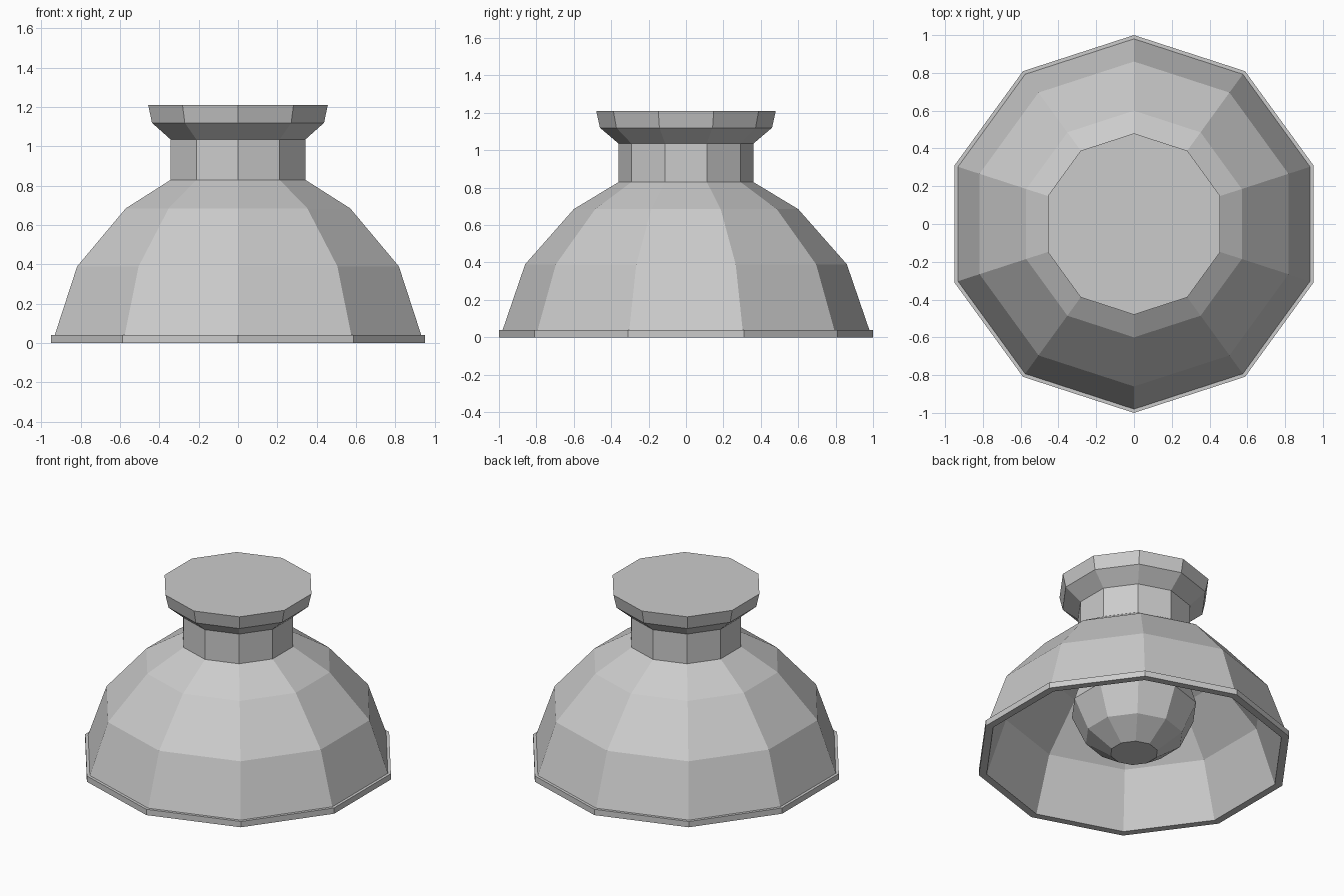
import bpy, bmesh, math

if "Cube" in bpy.data.objects:
    bpy.data.objects.remove(bpy.data.objects["Cube"])

SIDES = 10


def lathe(name, profile, closed=False):
    """Revolve (radius, z) points into a flat-faced ten-sided part."""
    bm = bmesh.new()
    rings = []
    for r, z in profile:
        ring = []
        for i in range(SIDES):
            a = math.pi / 2 + i * 2 * math.pi / SIDES
            ring.append(bm.verts.new((r * math.cos(a), r * math.sin(a), z)))
        rings.append(ring)
    pairs = list(zip(rings, rings[1:]))
    if closed:
        pairs.append((rings[-1], rings[0]))
    for a, b in pairs:
        for i in range(SIDES):
            j = (i + 1) % SIDES
            bm.faces.new((a[i], a[j], b[j], b[i]))
    if not closed:
        bm.faces.new(rings[0])
        bm.faces.new(rings[-1])
    bmesh.ops.recalc_face_normals(bm, faces=bm.faces)
    mesh = bpy.data.meshes.new(name)
    bm.to_mesh(mesh)
    bm.free()
    obj = bpy.data.objects.new(name, mesh)
    bpy.context.collection.objects.link(obj)
    return obj


# Hollow shade with lower lip: up the outside, then down the inside
lathe("shade", [(1.0, 0), (1.0, 0.04), (0.98, 0.04), (0.86, 0.39), (0.60, 0.685),
                (0.36, 0.83), (0.34, 0.80), (0.575, 0.655), (0.825, 0.375),
                (0.95, 0)], closed=True)

# Neck and flared ceiling mount
lathe("neck_and_mount", [(0.36, 0.825), (0.36, 1.035), (0.46, 1.12), (0.48, 1.21)])

# Bulb hanging inside the shade
lathe("bulb", [(0.15, 0.02), (0.31, 0.13), (0.40, 0.33), (0.33, 0.55), (0.22, 0.825)])
